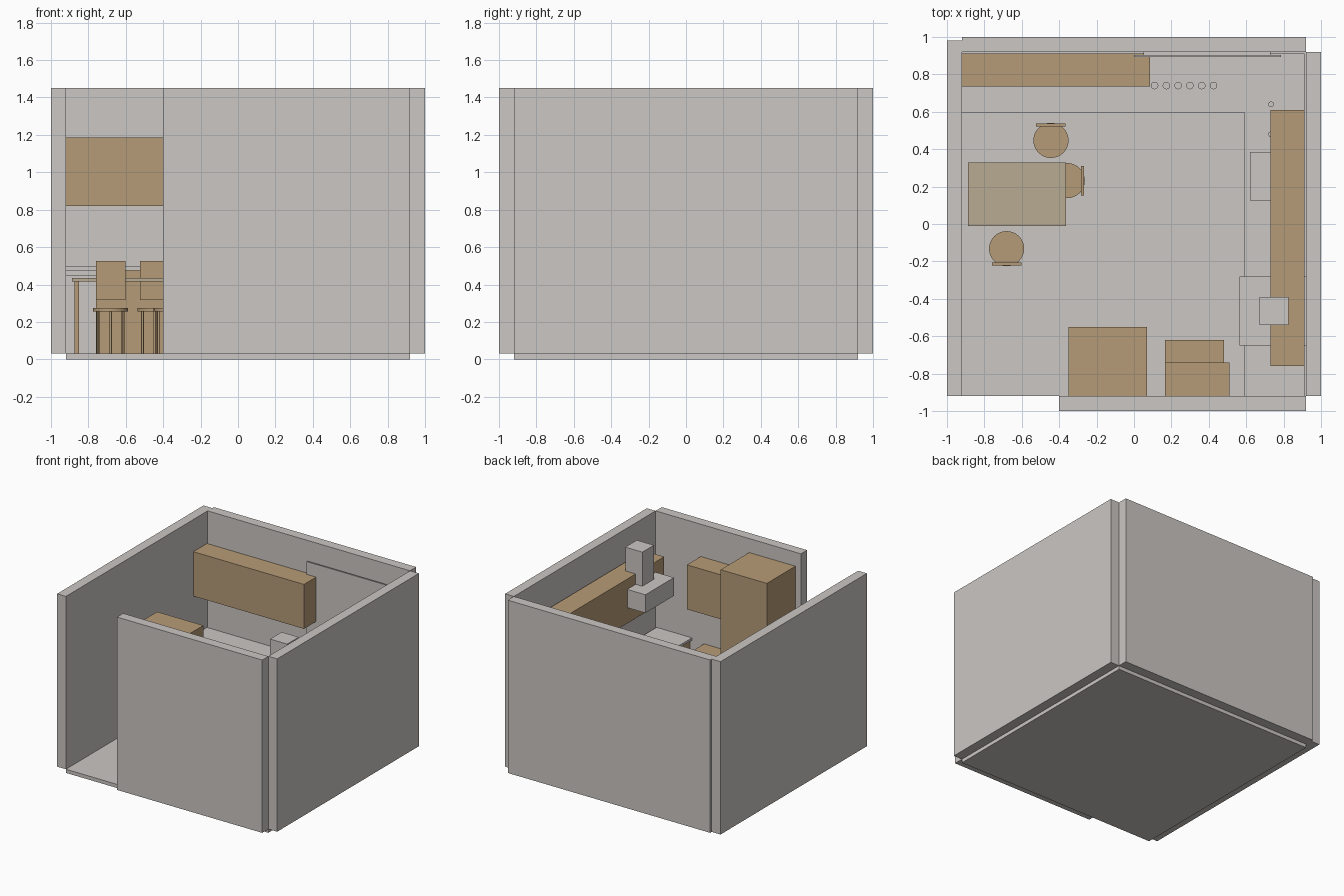
import bpy, bmesh
from math import cos, sin, pi

cube = bpy.data.objects.get("Cube")
if cube:
    bpy.data.objects.remove(cube, do_unlink=True)


def material(name, rgb):
    m = bpy.data.materials.new(name)
    m.use_nodes = True
    m.diffuse_color = (*rgb, 1)
    m.node_tree.nodes["Principled BSDF"].inputs["Base Color"].default_value = (*rgb, 1)
    return m


GREY = material("warm_grey", (0.60, 0.57, 0.55))
WOOD = material("wood", (0.47, 0.33, 0.185))
PALE = material("pale_wood", (0.48, 0.41, 0.29))


def finish(name, bm, mat):
    mesh = bpy.data.meshes.new(name)
    bmesh.ops.recalc_face_normals(bm, faces=bm.faces)
    bm.to_mesh(mesh)
    bm.free()
    mesh.materials.append(mat)
    ob = bpy.data.objects.new(name, mesh)
    bpy.context.collection.objects.link(ob)
    return ob


def prism(name, outline, z, mat):
    """Extrude a flat outline between two heights."""
    bm = bmesh.new()
    face = bm.faces.new([bm.verts.new((x, y, z[0])) for x, y in outline])
    top = bmesh.ops.extrude_face_region(bm, geom=[face])["geom"]
    verts = [v for v in top if isinstance(v, bmesh.types.BMVert)]
    bmesh.ops.translate(bm, verts=verts, vec=(0, 0, z[1] - z[0]))
    return finish(name, bm, mat)


def box(name, x, y, z, mat):
    return prism(name, [(x[0], y[0]), (x[1], y[0]), (x[1], y[1]), (x[0], y[1])], z, mat)


def cylinder(name, x, y, r, z, mat, sides=32):
    ring = [(x + r * cos(2 * pi * i / sides), y + r * sin(2 * pi * i / sides))
            for i in range(sides)]
    ob = prism(name, ring, z, mat)
    bpy.ops.object.select_all(action='DESELECT')
    ob.select_set(True)
    bpy.context.view_layer.objects.active = ob
    bpy.ops.object.shade_smooth_by_angle()
    return ob


# Room shell
IN = 0.92
FLOOR, TOP = 0.03, 1.45
HEIGHT = (FLOOR, TOP)
box("floor", (-IN, IN), (-IN, IN), (0, FLOOR), GREY)
box("left_wall", (-1, -IN), (-IN, 0.98), HEIGHT, GREY)
box("right_wall", (IN, 1), (-IN, IN), HEIGHT, GREY)
box("back_wall", (-IN, IN), (IN, 1), HEIGHT, GREY)
box("front_wall", (-0.4, IN), (-1, -IN), HEIGHT, GREY)

# Base cabinets with an L-shaped worktop
BACK = 0.912
BASE = (FLOOR, 0.475)
box("back_base_cabinet", (-0.76, 0.61), (0.61, BACK), BASE, WOOD)
box("right_base_cabinet", (0.61, BACK), (-IN, BACK), BASE, WOOD)
box("front_base_cabinet", (0.165, 0.48), (-IN, -0.62), BASE, WOOD)
box("corner_appliance", (-IN, -0.76), (0.62, BACK), (FLOOR, 0.447), GREY)
prism("worktop", [(-IN, BACK), (-IN, 0.595), (0.59, 0.595), (0.59, -IN),
                  (BACK, -IN), (BACK, BACK)], (0.475, 0.495), GREY)

# Wall cabinets and tall cupboard
UPPER = (0.82, 1.185)
box("back_wall_cabinet", (-IN, 0.085), (0.735, BACK), UPPER, WOOD)
box("right_wall_cabinet", (0.73, BACK), (-0.76, 0.61), UPPER, WOOD)
box("front_wall_cabinet", (0.165, 0.51), (-IN, -0.74), UPPER, WOOD)
box("tall_cupboard", (-0.35, 0.07), (-IN, -0.55), (FLOOR, 1.335), WOOD)

# Extractor hood over the cooktop
box("hood", (0.565, IN), (-0.65, -0.28), (0.95, 1.10), GREY)
box("hood_chimney", (0.67, 0.825), (-0.54, -0.39), (1.10, 1.38), GREY)
box("cooktop", (0.63, 0.88), (-0.63, -0.3), (0.495, 0.503), GREY)

# Window panel on the back wall
box("window_panel", (0, 0.785), (0.892, 0.903), (0.66, 1.29), GREY)
box("window_backing", (0.05, 0.73), (0.903, IN), (0.71, 1.24), GREY)

# Things on the worktop
box("countertop_oven", (0.62, 0.88), (0.125, 0.385), (0.495, 0.64), GREY)
for i in range(6):
    cylinder(f"jar_{i + 1}", 0.11 + 0.063 * i, 0.74, 0.02, (0.495, 0.58), GREY, 20)
for i, y in enumerate((0.64, 0.48)):
    cylinder(f"bottle_{i + 1}", 0.733, y, 0.015, (0.495, 0.6), GREY, 20)

# Dining table
box("table_top", (-0.888, -0.363), (-0.01, 0.33), (0.415, 0.435), PALE)
for x in (-0.862, -0.389):
    for y in (0.016, 0.304):
        box("table_leg", (x - 0.013, x + 0.013), (y - 0.013, y + 0.013),
            (FLOOR, 0.415), WOOD)


# Chairs: round seat, four legs, flat backrest on the side given by (dx, dy)
def chair(name, x, y, dx, dy):
    cylinder(name + "_seat", x, y, 0.094, (0.255, 0.275), WOOD)
    for i in range(4):
        a = i * pi / 2
        cylinder(name + "_leg", x + 0.067 * cos(a), y + 0.067 * sin(a), 0.008,
                 (FLOOR, 0.255), WOOD, 12)
    bx, by = x + 0.081 * dx, y + 0.081 * dy
    hx = 0.008 if dx else 0.079
    hy = 0.008 if dy else 0.079
    box(name + "_backrest", (bx - hx, bx + hx), (by - hy, by + hy), (0.318, 0.527), WOOD)


chair("front_chair", -0.681, -0.132, 0, -1)
chair("back_chair", -0.444, 0.447, 0, 1)
chair("side_chair", -0.357, 0.232, 1, 0)
